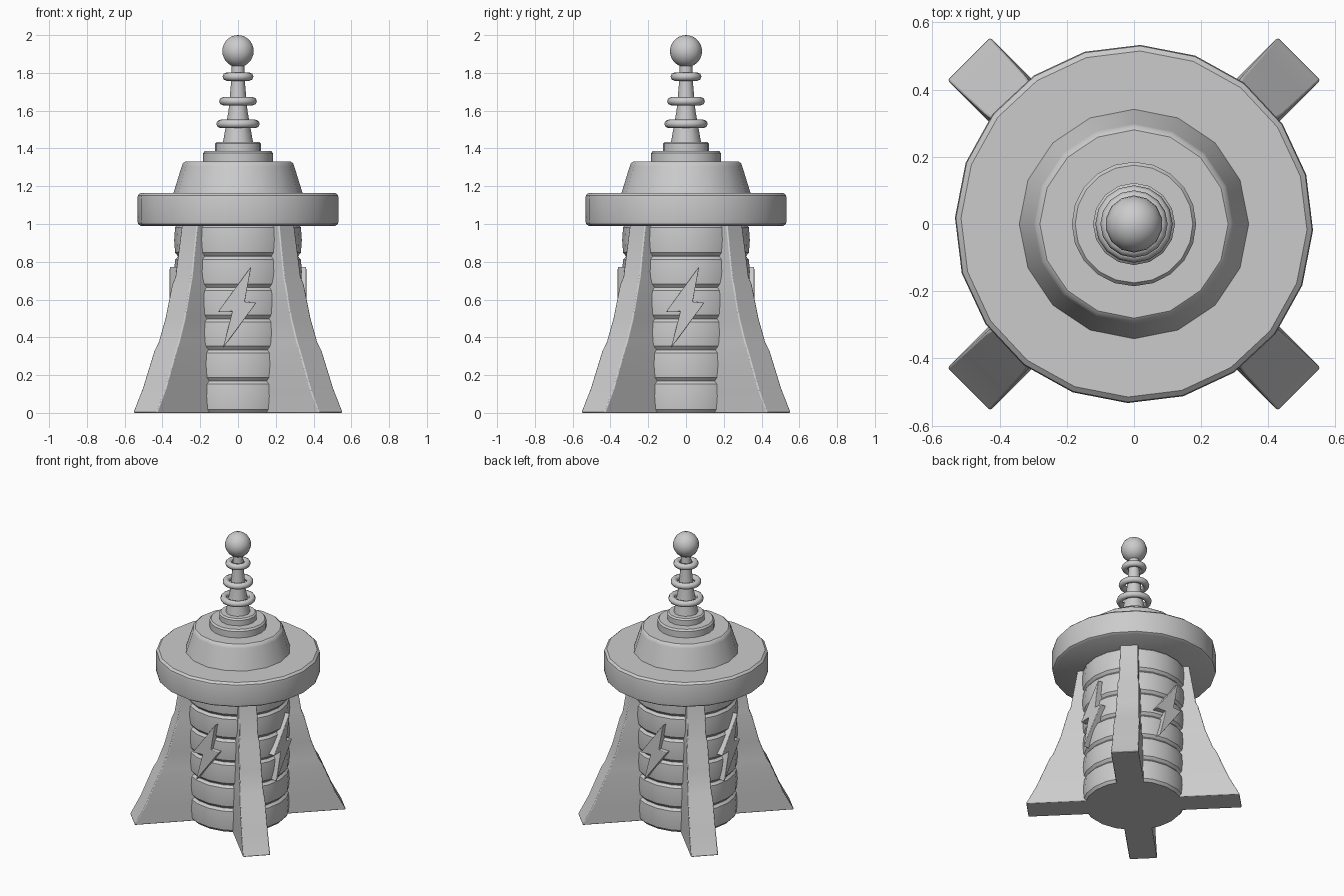
import bpy, bmesh
from math import sin, cos, pi, radians

cube = bpy.data.objects.get("Cube")
if cube:
    bpy.data.objects.remove(cube, do_unlink=True)

GREY = (0.6, 0.6, 0.6, 1)
mat = bpy.data.materials.new("plain_grey")
mat.use_nodes = True
mat.diffuse_color = GREY
mat.node_tree.nodes["Principled BSDF"].inputs["Base Color"].default_value = GREY


def finish(name, bm, smooth=35, bevel=0.0):
    bmesh.ops.recalc_face_normals(bm, faces=bm.faces)
    me = bpy.data.meshes.new(name)
    bm.to_mesh(me)
    bm.free()
    me.materials.append(mat)
    ob = bpy.data.objects.new(name, me)
    bpy.context.collection.objects.link(ob)
    bpy.ops.object.select_all(action='DESELECT')
    ob.select_set(True)
    bpy.context.view_layer.objects.active = ob
    bpy.ops.object.shade_smooth_by_angle(angle=radians(smooth))
    if bevel:
        mod = ob.modifiers.new("bevel", 'BEVEL')
        mod.width = bevel
        mod.segments = 2
        mod.limit_method = 'ANGLE'
        mod.angle_limit = radians(40)
    return ob


def loft(bm, rings, closed=False):
    """Skin a list of equally sized point rings."""
    loops = [[bm.verts.new(p) for p in ring] for ring in rings]
    n = len(loops[0])
    pairs = list(zip(loops, loops[1:]))
    if closed:
        pairs.append((loops[-1], loops[0]))
    else:
        bm.faces.new(loops[0])
        bm.faces.new(loops[-1])
    for a, b in pairs:
        for i in range(n):
            j = (i + 1) % n
            bm.faces.new((a[i], a[j], b[j], b[i]))


def lathe(name, profile, sides, turn=0.0, closed=False, smooth=35):
    bm = bmesh.new()
    angles = [turn + 2 * pi * i / sides for i in range(sides)]
    loft(bm, [[(r * cos(a), r * sin(a), z) for a in angles] for r, z in profile], closed)
    return finish(name, bm, smooth)


# Banded tower body
levels = [0, 0.17, 0.335, 0.5, 0.665, 0.83, 1.0]
body = []
for z0, z1 in zip(levels, levels[1:]):
    body += [(0.318, z0), (0.333, z0 + 0.018), (0.338, (z0 + z1) / 2),
             (0.333, z1 - 0.018), (0.318, z1 - 0.002)]
lathe("tower_body", body, 20)

# Wide collar and tapered roof
lathe("collar", [(0.515, 0.99), (0.53, 1.0), (0.533, 1.02), (0.533, 1.135),
                 (0.53, 1.152), (0.515, 1.165)], 20, radians(-2))
lathe("roof", [(0.343, 1.16), (0.298, 1.305), (0.293, 1.32), (0.28, 1.33)], 16)
lathe("roof_step_lower", [(0.185, 1.32), (0.185, 1.375), (0.175, 1.387)], 20)
lathe("roof_step_upper", [(0.122, 1.38), (0.122, 1.425), (0.112, 1.435)], 16)

# Mast with rings and ball
lathe("mast", [(0.08, 1.43), (0.05, 1.6), (0.035, 1.77), (0.033, 1.86)], 12)
for label, z, outer in (("lower", 1.53, 0.115), ("middle", 1.65, 0.1), ("upper", 1.78, 0.082)):
    t = 0.022
    lathe(label + "_ring", [(outer - t + t * cos(k * pi / 4), z + t * sin(k * pi / 4))
                            for k in range(8)], 16, closed=True, smooth=60)
bm = bmesh.new()
bmesh.ops.create_uvsphere(bm, u_segments=14, v_segments=14, radius=0.085)
bmesh.ops.translate(bm, verts=bm.verts, vec=(0, 0, 1.915))
finish("mast_ball", bm, 60)

# Four stepped diagonal buttresses: height, reach, half width
LEG = [(0, 0.697, 0.09), (0.13, 0.628, 0.087), (0.33, 0.545, 0.083), (0.37, 0.521, 0.077),
       (0.5, 0.472, 0.074), (0.68, 0.425, 0.07), (0.72, 0.408, 0.063), (0.995, 0.364, 0.058)]
for i, label in enumerate(("back_left", "back_right", "front_right", "front_left")):
    a = pi / 4 + i * pi / 2
    bm = bmesh.new()
    rings = []
    for z, reach, w in LEG:
        corners = [(0.1, -w), (reach, -w), (reach, w), (0.1, w)]
        rings.append([(u * cos(a) - v * sin(a), u * sin(a) + v * cos(a), z) for u, v in corners])
    loft(bm, rings)
    finish(label + "_leg", bm, 20, 0.006)

# Lightning bolt plate on each side
BOLT = [(0.07, 0.775), (0.035, 0.588), (0.097, 0.583), (-0.08, 0.343), (-0.03, 0.538), (-0.106, 0.535)]
for i, label in enumerate(("front", "left", "back", "right")):
    a = i * pi / 2
    bm = bmesh.new()
    loft(bm, [[(x * cos(a) - y * sin(a), x * sin(a) + y * cos(a), z) for x, z in BOLT]
              for y in (-0.3, -0.362)])
    finish(label + "_bolt", bm, 30, 0.004)
